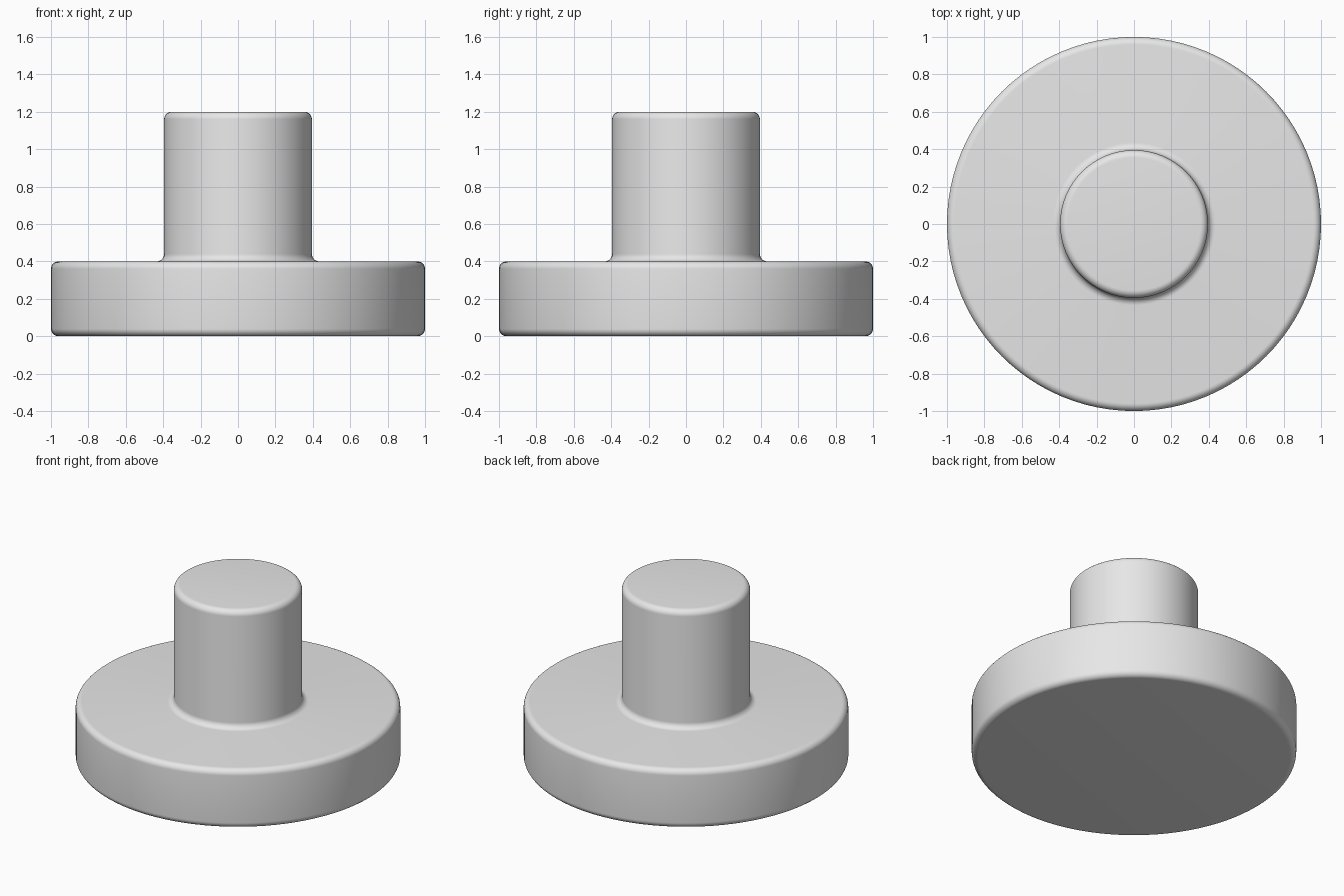
import bpy
import bmesh
import math
from mathutils import Matrix, Vector

SEGMENTS = 96
ROUND = 0.04

cube = bpy.data.objects.get("Cube")
if cube:
    bpy.data.objects.remove(cube, do_unlink=True)

# One plain grey material
grey = bpy.data.materials.new("light_grey")
grey.use_nodes = True
grey.diffuse_color = (0.8, 0.8, 0.8, 1)
grey.node_tree.nodes["Principled BSDF"].inputs["Base Color"].default_value = grey.diffuse_color


def arc(cx, cz, start, end, steps=8):
    """Profile points of a rounded corner, angles in degrees."""
    points = []
    for i in range(steps + 1):
        a = math.radians(start + (end - start) * i / steps)
        points.append((cx + ROUND * math.cos(a), cz + ROUND * math.sin(a)))
    return points


def lathe(name, profile):
    """Spin a half profile that starts and ends on the z axis."""
    bm = bmesh.new()
    verts = [bm.verts.new((x, 0, z)) for x, z in profile]
    edges = [bm.edges.new(pair) for pair in zip(verts, verts[1:])]
    bmesh.ops.spin(bm, geom=verts + edges, cent=Vector(), axis=Vector((0, 0, 1)),
                   angle=math.tau, steps=SEGMENTS, use_duplicate=False)
    bmesh.ops.remove_doubles(bm, verts=bm.verts, dist=1e-5)
    bmesh.ops.recalc_face_normals(bm, faces=bm.faces)
    mesh = bpy.data.meshes.new(name)
    bm.to_mesh(mesh)
    bm.free()
    obj = bpy.data.objects.new(name, mesh)
    bpy.context.collection.objects.link(obj)
    mesh.materials.append(grey)
    bpy.ops.object.select_all(action="DESELECT")
    obj.select_set(True)
    bpy.context.view_layer.objects.active = obj
    bpy.ops.object.shade_smooth_by_angle(angle=math.radians(30))
    return obj


# Round base and upright post, joined by a fillet
base_radius, base_top = 1.0, 0.4
post_radius, post_top = 0.395, 1.2
profile = [(0, 0)]
profile += arc(base_radius - ROUND, ROUND, -90, 0)
profile += arc(base_radius - ROUND, base_top - ROUND, 0, 90)
profile += arc(post_radius + ROUND, base_top + ROUND, 270, 180)
profile += arc(post_radius - ROUND, post_top - ROUND, 0, 90)
profile += [(0, post_top)]
lathe("flanged_post", profile)
